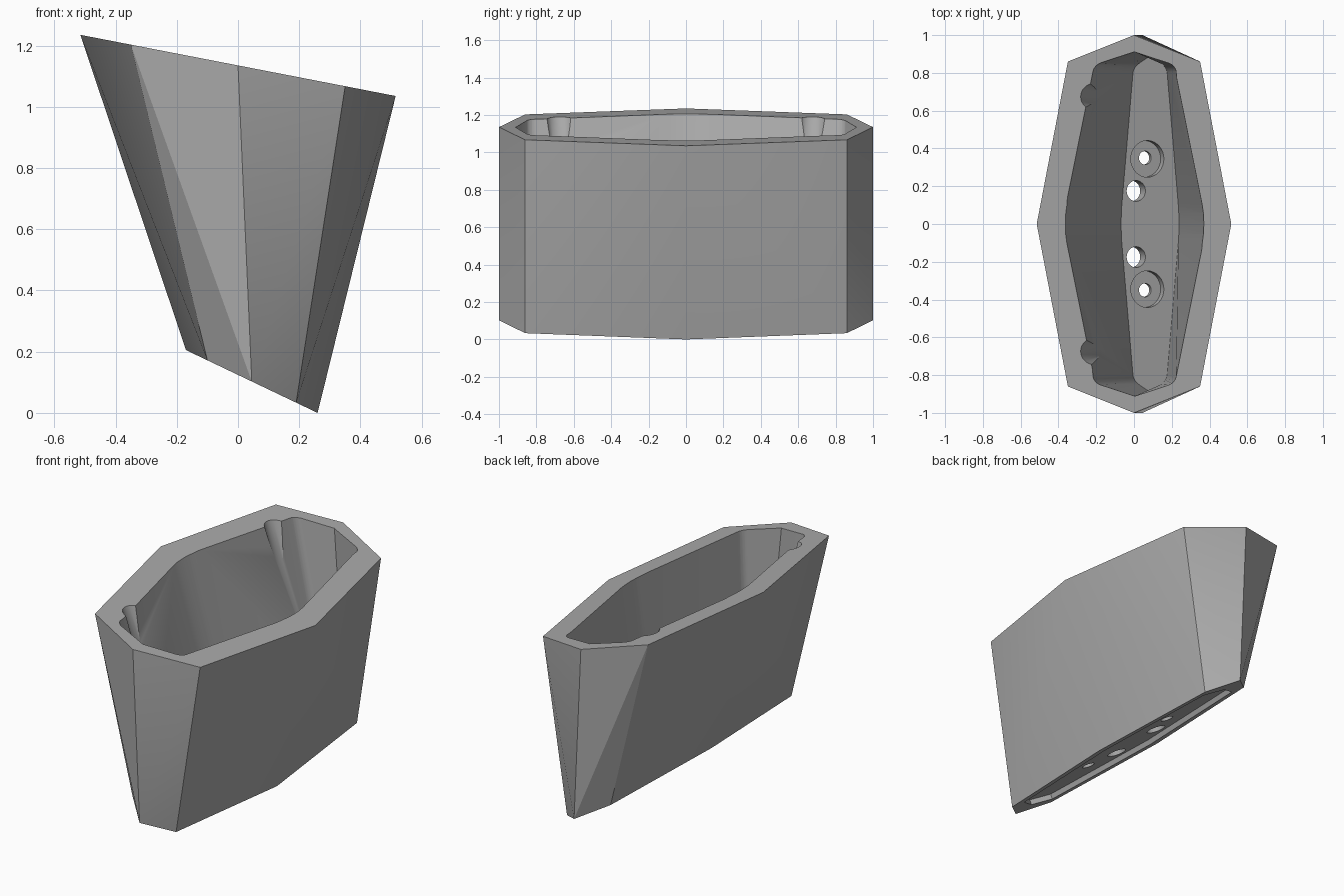
import bpy, bmesh, math
from mathutils import Vector

cube = bpy.data.objects.get("Cube")
if cube:
    bpy.data.objects.remove(cube, do_unlink=True)

grey = bpy.data.materials.new("plain grey")
grey.use_nodes = True
COLOUR = (0.4, 0.4, 0.4, 1)
grey.diffuse_color = COLOUR
grey.node_tree.nodes["Principled BSDF"].inputs["Base Color"].default_value = COLOUR

# Both end planes are tilted about the y axis
def base_z(x):
    return 0.124 - 0.477 * x

def rim_z(x):
    return 1.135 - 0.194 * x

NORMAL = Vector((0.477, 0, 1)).normalized()
CENTRE = Vector((0.045, 0, base_z(0.045)))


def ring(cx, side, corner, y_corner, y_end, height):
    """Eight-sided outline lying on a tilted plane."""
    plan = [(-side, 0), (-corner, -y_corner), (0, -y_end), (corner, -y_corner),
            (side, 0), (corner, y_corner), (0, y_end), (-corner, y_corner)]
    return [Vector((cx + x, y, height(cx + x))) for x, y in plan]


def make_object(name, bm):
    bmesh.ops.recalc_face_normals(bm, faces=bm.faces)
    mesh = bpy.data.meshes.new(name)
    bm.to_mesh(mesh)
    bm.free()
    mesh.materials.append(grey)
    obj = bpy.data.objects.new(name, mesh)
    bpy.context.collection.objects.link(obj)
    return obj


def loft(name, low, high, rounded=False):
    """Solid between two outlines, its sides split from the outer rim corners."""
    bm = bmesh.new()
    a = [bm.verts.new(p) for p in low]
    b = [bm.verts.new(p) for p in high]
    bm.faces.new(a)
    bm.faces.new(b)
    edges = []
    for i in range(8):
        j = (i + 1) % 8
        if rounded:
            bm.faces.new((a[i], a[j], b[j], b[i]))
        else:
            p, q = (i, j) if i in (0, 1, 4, 5) else (j, i)
            if i in (2, 3, 6, 7):
                p, q = j, i
            bm.faces.new((b[p], a[p], a[q]))
            bm.faces.new((b[p], a[q], b[q]))
    if rounded:
        for middle, width in ((True, 0.1), (False, 0.03)):
            edges = [e for e in bm.edges
                     if abs(e.verts[0].co.z - e.verts[1].co.z) > 0.6
                     and (abs(e.verts[0].co.y) < 0.01) == middle
                     and (middle or 0.7 < abs(e.verts[0].co.y) < 0.87)]
            bmesh.ops.bevel(bm, geom=edges, offset=width, segments=4,
                            profile=0.5, affect='EDGES')
    return make_object(name, bm)


def tapered_rod(name, start, end, r_start, r_end):
    """Round cutter running between two points."""
    axis = end - start
    bm = bmesh.new()
    bmesh.ops.create_cone(bm, cap_ends=True, segments=32, radius1=r_start,
                          radius2=r_end, depth=axis.length)
    turn = Vector((0, 0, 1)).rotation_difference(axis).to_matrix()
    for v in bm.verts:
        v.co = turn @ v.co + (start + end) / 2
    return make_object(name, bm)


# Outer body
body = loft("planter_body", ring(0.045, 0.215, 0.145, 0.86, 1.0, base_z),
            ring(0, 0.515, 0.35, 0.86, 1.0, rim_z))
cutters = []

# Cavity, carried slightly past the rim
floor = ring(0.085, 0.158, 0.088, 0.83, 0.89, lambda x: base_z(x) + 0.105)
top = ring(0.003, 0.378, 0.214, 0.84, 0.912, rim_z)
over = [t + (t - f) * 0.06 for f, t in zip(floor, top)]
cutters.append(loft("cavity_cutter", floor, over, rounded=True))

# Shallow recess under the base
outline = ring(0.045, 0.165, 0.105, 0.8, 0.86, base_z)
cutters.append(loft("recess_cutter", [p - NORMAL * 0.05 for p in outline],
                    [p + NORMAL * 0.03 for p in outline]))

# Drain holes, counterbored screw holes and wall grooves on both halves
for s in (-1, 1):
    def on_axis(x, y, h):
        return Vector((x, y * s, base_z(x))) + NORMAL * h
    cutters += [
        tapered_rod("drain_cutter", on_axis(-0.03, 0.175, -0.1), on_axis(-0.03, 0.175, 0.2), 0.055, 0.055),
        tapered_rod("screw_cutter", on_axis(0.035, 0.35, -0.1), on_axis(0.035, 0.35, 0.2), 0.036, 0.036),
        tapered_rod("counterbore_cutter", on_axis(0.03, 0.345, 0.055), on_axis(0.03, 0.345, 0.2), 0.097, 0.097),
        tapered_rod("groove_cutter", Vector((-0.07, 0.66 * s, 0.7)), Vector((-0.22, 0.675 * s, 1.25)), 0.03, 0.08),
    ]

# Cut everything out of the body
bpy.context.view_layer.objects.active = body
for cutter in cutters:
    cutter.hide_render = True
    mod = body.modifiers.new(cutter.name, 'BOOLEAN')
    mod.operation = 'DIFFERENCE'
    mod.solver = 'EXACT'
    mod.object = cutter
    bpy.ops.object.modifier_apply(modifier=mod.name)
    bpy.data.objects.remove(cutter, do_unlink=True)

bpy.ops.object.select_all(action='DESELECT')
body.select_set(True)
bpy.ops.object.shade_smooth_by_angle(angle=math.radians(25))
